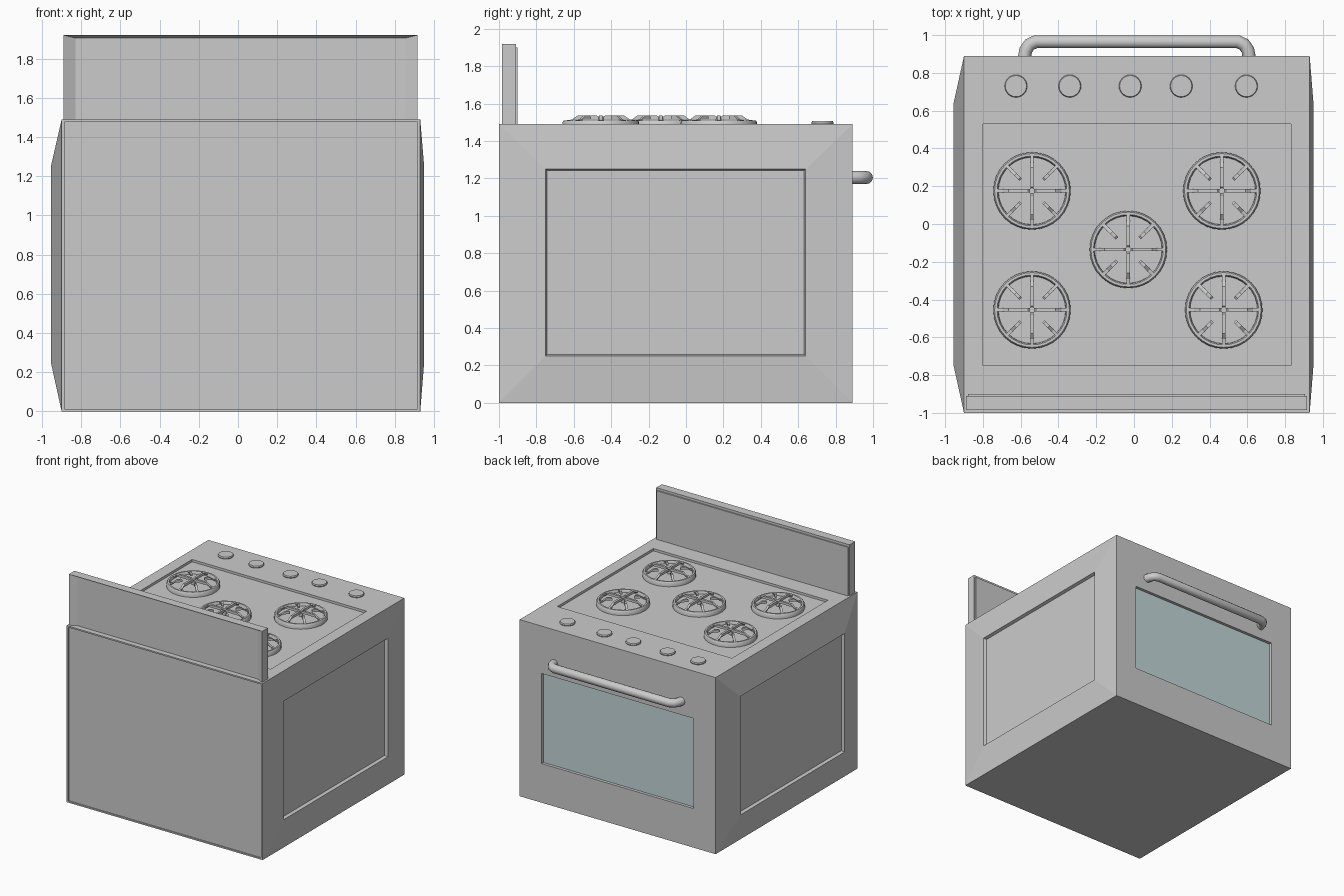
import bpy, bmesh, math
from mathutils import Vector, Matrix

if "Cube" in bpy.data.objects:
    bpy.data.objects.remove(bpy.data.objects["Cube"])

CX = 0.015  # cooker's own centre line


def finish(name, bm, smooth=False):
    bmesh.ops.recalc_face_normals(bm, faces=bm.faces)
    me = bpy.data.meshes.new(name)
    bm.to_mesh(me)
    bm.free()
    ob = bpy.data.objects.new(name, me)
    bpy.context.collection.objects.link(ob)
    if smooth:
        bpy.ops.object.select_all(action='DESELECT')
        ob.select_set(True)
        bpy.context.view_layer.objects.active = ob
        bpy.ops.object.shade_smooth_by_angle(angle=math.radians(35))
    return ob


def box(bm, lo, hi):
    lo, hi = Vector(lo), Vector(hi)
    m = Matrix.Translation((lo + hi) / 2) @ Matrix.Diagonal((*(hi - lo), 1))
    return bmesh.ops.create_cube(bm, size=1, matrix=m)['verts']


def face_towards(bm, d):
    d = Vector(d)
    bm.normal_update()
    return max((f for f in bm.faces if f.normal.dot(d) > 0.99),
               key=lambda f: f.calc_center_median().dot(d))


def inset_to(bm, face, lo, hi):
    """Inset a rectangular face and move its corners onto the box lo..hi."""
    bmesh.ops.inset_individual(bm, faces=[face], thickness=0.005)
    c = face.calc_center_median()
    for v in face.verts:
        v.co = [lo[i] if v.co[i] < c[i] else hi[i] for i in range(3)]
    return face


def lathe(bm, prof, segs=32):
    vs = [bm.verts.new((r, 0, z)) for r, z in prof]
    es = [bm.edges.new(p) for p in zip(vs, vs[1:])]
    bmesh.ops.spin(bm, geom=vs + es, cent=(0, 0, 0), axis=(0, 0, 1),
                   angle=2 * math.pi, steps=segs)
    bmesh.ops.remove_doubles(bm, verts=bm.verts, dist=1e-5)


# Oven body with bulged, recessed side panels
bm = bmesh.new()
box(bm, (-0.90, -1, 0), (0.93, 0.89, 1.49))
for d, x, xi in ((1, 0.95, 0.925), (-1, -0.955, -0.93)):
    f = face_towards(bm, (d, 0, 0))
    inset_to(bm, f, (x, -0.75, 0.25), (x, 0.64, 1.25))
    inset_to(bm, f, (xi, -0.742, 0.258), (xi, 0.632, 1.242))
# Hob recess
f = face_towards(bm, (0, 0, 1))
inset_to(bm, f, (-0.80, -0.75, 1.49), (0.83, 0.53, 1.49))
inset_to(bm, f, (-0.80, -0.75, 1.47), (0.83, 0.53, 1.47))
# Shallow back recess
f = face_towards(bm, (0, -1, 0))
inset_to(bm, f, (-0.885, -1, 0.012), (0.915, -1, 1.478))
inset_to(bm, f, (-0.885, -0.99, 0.012), (0.915, -0.99, 1.478))
# Window opening
f = face_towards(bm, (0, 1, 0))
inset_to(bm, f, (-0.695, 0.89, 0.33), (0.725, 0.89, 1.09))
inset_to(bm, f, (-0.695, 0.865, 0.33), (0.725, 0.865, 1.09))
bmesh.ops.delete(bm, geom=[f], context='FACES_ONLY')
finish("oven_body", bm)

# Window glass
bm = bmesh.new()
bm.faces.new([bm.verts.new((x, 0.865, z)) for x, z in
              ((0.725, 0.33), (-0.695, 0.33), (-0.695, 1.09), (0.725, 1.09))])
glass = finish("window_glass", bm)
mat = bpy.data.materials.new("glass")
mat.diffuse_color = (0.55, 0.68, 0.70, 1)
mat.use_nodes = True
mat.node_tree.nodes["Principled BSDF"].inputs["Base Color"].default_value = mat.diffuse_color
glass.data.materials.append(mat)

# Backsplash, hollowed at the back with a raised front panel
bm = bmesh.new()
box(bm, (-0.89, -0.985, 1.48), (0.915, -0.91, 1.92))
f = face_towards(bm, (0, -1, 0))
inset_to(bm, f, (-0.83, -0.955, 1.49), (0.855, -0.955, 1.905))
f = face_towards(bm, (0, 1, 0))
inset_to(bm, f, (-0.88, -0.91, 1.485), (0.905, -0.91, 1.90))
inset_to(bm, f, (-0.88, -0.90, 1.485), (0.905, -0.90, 1.90))
finish("backsplash", bm)

# Burners: dish and ring, hub, four long and four short grate fingers
for i, (x, y) in enumerate(((-0.54, 0.175), (0.465, 0.175), (-0.03, -0.135),
                            (-0.54, -0.455), (0.475, -0.455))):
    bm = bmesh.new()
    lathe(bm, [(0.205, 0), (0.205, 0.03), (0.198, 0.04), (0.185, 0.04),
               (0.18, 0.033), (0.178, 0.018), (0, 0.018)])
    ob = finish(f"burner_ring_{i + 1}", bm, True)
    ob.location = (x, y, 1.47)
    bm = bmesh.new()
    lathe(bm, [(0.016, 0.015), (0.016, 0.06), (0, 0.06)], 12)
    for k in range(8):
        r0 = 0.085 if k % 2 else 0.012
        prof = [(r0, 0.045), (0.14, 0.045), (0.185, 0.025), (0.19, 0.04),
                (0.155, 0.045), (0.125, 0.066), (r0 + 0.01, 0.066), (r0, 0.058)]
        face = bm.faces.new([bm.verts.new((r, -0.009, z)) for r, z in prof])
        ext = bmesh.ops.extrude_face_region(bm, geom=[face], use_keep_orig=True)
        top = [g for g in ext['geom'] if isinstance(g, bmesh.types.BMVert)]
        bmesh.ops.translate(bm, verts=top, vec=(0, 0.018, 0))
        bmesh.ops.rotate(bm, verts=list(face.verts) + top, cent=(0, 0, 0),
                         matrix=Matrix.Rotation(k * math.pi / 4, 3, 'Z'))
    ob = finish(f"burner_grate_{i + 1}", bm)
    ob.location = (x, y, 1.47)

# Control knobs
for i, x in enumerate((-0.625, -0.34, -0.02, 0.25, 0.595)):
    bm = bmesh.new()
    lathe(bm, [(0.058, 0), (0.06, 0.008), (0.056, 0.017), (0, 0.017)], 24)
    ob = finish(f"knob_{i + 1}", bm, True)
    ob.location = (x, 0.73, 1.489)

# Door handle
half = [(0.595, 0.88), (0.588, 0.92), (0.568, 0.95), (0.535, 0.965)]
path = [(CX - a, y) for a, y in half] + [(CX + a, y) for a, y in half[::-1]]
cu = bpy.data.curves.new("door_handle", 'CURVE')
cu.dimensions = '3D'
cu.bevel_depth = 0.035
cu.bevel_resolution = 4
cu.use_fill_caps = True
sp = cu.splines.new('POLY')
sp.points.add(len(path) - 1)
for p, (x, y) in zip(sp.points, path):
    p.co = (x, y, 1.205, 1)
handle = bpy.data.objects.new("door_handle", cu)
bpy.context.collection.objects.link(handle)
bpy.ops.object.select_all(action='DESELECT')
handle.select_set(True)
bpy.context.view_layer.objects.active = handle
bpy.ops.object.convert(target='MESH')
bpy.ops.object.shade_smooth_by_angle(angle=math.radians(40))
